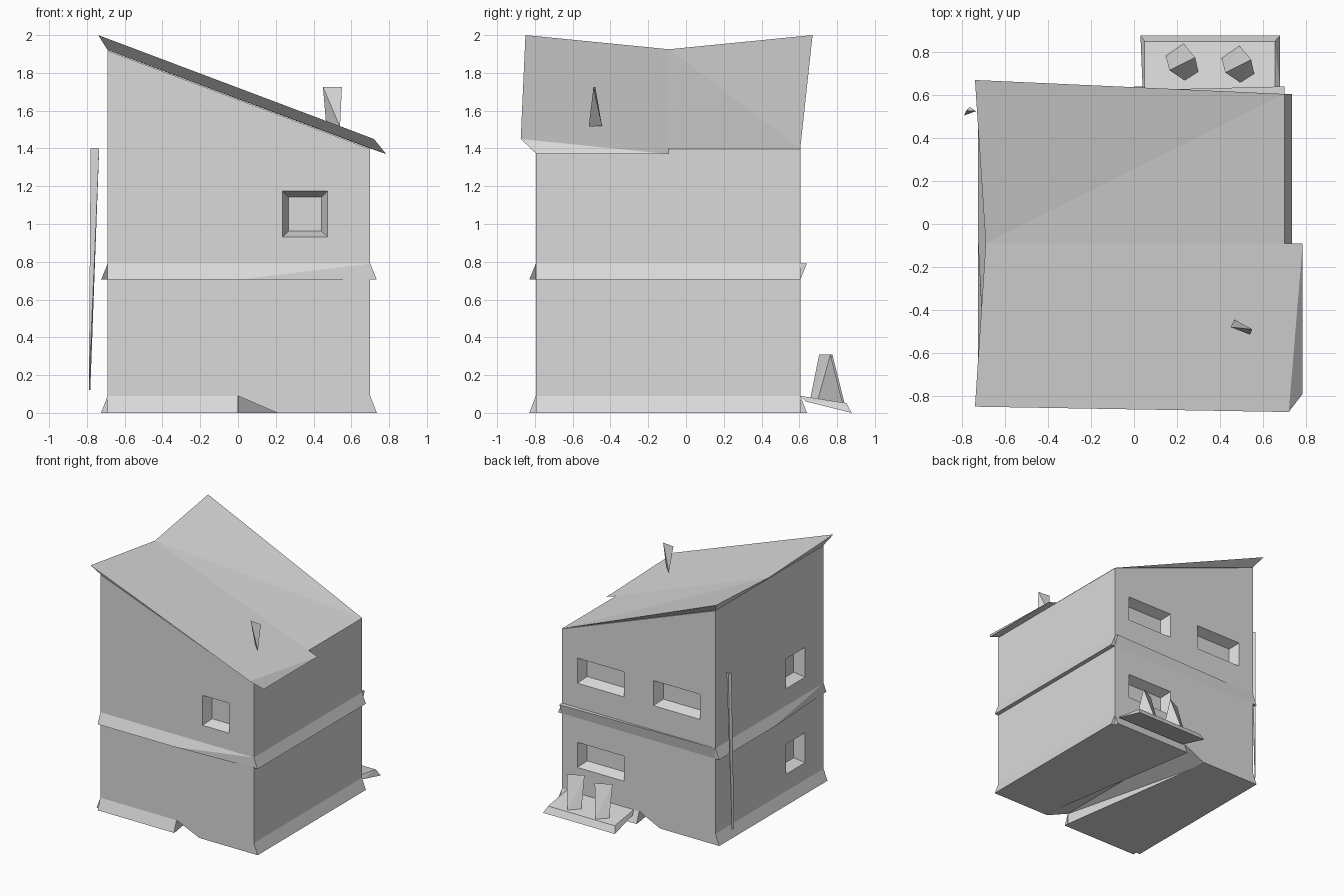
import bpy, bmesh
from mathutils import Vector

if "Cube" in bpy.data.objects:
    bpy.data.objects.remove(bpy.data.objects["Cube"])

# Single plain plaster colour
grey = bpy.data.materials.new("plain_grey")
grey.use_nodes = True
grey.diffuse_color = (0.7, 0.7, 0.7, 1)
grey.node_tree.nodes["Principled BSDF"].inputs["Base Color"].default_value = (0.7, 0.7, 0.7, 1)

LEFT, RIGHT, FRONT, BACK = -0.69, 0.70, -0.795, 0.605
MID = -0.09


def finish(name, bm):
    bmesh.ops.recalc_face_normals(bm, faces=bm.faces)
    mesh = bpy.data.meshes.new(name)
    bm.to_mesh(mesh)
    bm.free()
    mesh.materials.append(grey)
    obj = bpy.data.objects.new(name, mesh)
    bpy.context.collection.objects.link(obj)
    return obj


def hull(name, points):
    bm = bmesh.new()
    for p in points:
        bm.verts.new(p)
    res = bmesh.ops.convex_hull(bm, input=bm.verts)
    junk = [g for g in res["geom_interior"] if isinstance(g, bmesh.types.BMVert)]
    if junk:
        bmesh.ops.delete(bm, geom=junk, context="VERTS")
    bmesh.ops.dissolve_limit(bm, angle_limit=0.01, verts=bm.verts, edges=bm.edges)
    return finish(name, bm)


def mesh_from(name, points, faces):
    bm = bmesh.new()
    vs = [bm.verts.new(p) for p in points]
    for f in faces:
        bm.faces.new([vs[i] for i in f])
    return finish(name, bm)


def cut(target, cutter):
    cutter.hide_render = True
    mod = target.modifiers.new("cut", "BOOLEAN")
    mod.operation = "DIFFERENCE"
    mod.solver = "EXACT"
    mod.object = cutter
    bpy.context.view_layer.objects.active = target
    bpy.ops.object.modifier_apply(modifier=mod.name)
    bpy.data.objects.remove(cutter)


# House body with a sloping top
walls = hull("walls", [(x, y, z) for y in (FRONT, BACK)
                       for x, z in ((LEFT, 0), (RIGHT, 0), (RIGHT, 1.397), (LEFT, 1.917))])


# Tapered window recesses
def window(origin, along, inward, a, b, low, high, depth=0.08, rim=0.032):
    along, inward, origin = Vector(along), Vector(inward), Vector(origin)
    pts = []
    for d, r in ((-0.02, -rim * 0.25), (depth, rim)):
        for s in (a + r, b - r):
            for z in (low + r, high - r):
                pts.append(origin + along * s + inward * d + Vector((0, 0, z)))
    cut(walls, hull("window_cutter", pts))


window((0, FRONT, 0), (1, 0, 0), (0, 1, 0), 0.235, 0.475, 0.93, 1.175)
for a, b, low in ((0.14, 0.56, 0.99), (-0.55, -0.13, 0.99), (0.14, 0.56, 0.30)):
    window((0, BACK, 0), (1, 0, 0), (0, -1, 0), a, b, low, low + 0.205)
for low in (0.93, 0.23):
    window((LEFT, 0, 0), (0, 1, 0), (1, 0, 0), -0.555, -0.31, low, low + 0.245)

# Twisted channel under the floor
cut(walls, hull("channel_cutter", [
    (0, FRONT - 0.01, -0.01), (0, FRONT - 0.01, 0.09), (0.23, FRONT - 0.01, -0.01),
    (0, BACK + 0.01, -0.01), (0, BACK + 0.01, 0.09), (-0.21, BACK + 0.01, -0.01)]))

# Thin warped roof with upturned eaves
mesh_from("roof", [
    (-0.74, -0.85, 2.0), (LEFT, MID, 1.925), (-0.74, 0.67, 2.0), (RIGHT, BACK, 1.40),
    (RIGHT, MID, 1.40), (0.785, MID, 1.37), (0.72, -0.875, 1.45),
    (LEFT, FRONT, 1.92), (0.785, -0.79, 1.37), (LEFT, BACK, 1.92)],
    [(0, 6, 5, 4, 1), (1, 4, 3), (1, 3, 2), (0, 7, 8, 6), (6, 8, 5),
     (0, 1, 7), (1, 2, 9), (1, 9, 7), (2, 3, 9), (7, 9, 3, 4, 5, 8)])


# Flared trim: stations of (position, overhang) along a wall
def trim(name, place, stations, low, high, flare_top=False):
    pts, faces = [], []
    for s, out in stations:
        pts += [place(s, 0, low), place(s, 0, high), place(s, out, high if flare_top else low)]
    for i in range(len(stations) - 1):
        k = 3 * i
        faces += [(k + 1, k + 4, k + 2), (k + 2, k + 4, k + 5),
                  (k, k + 2, k + 5, k + 3), (k, k + 1, k + 4, k + 3)]
    n = len(pts)
    faces += [(0, 1, 2), (n - 3, n - 2, n - 1)]
    mesh_from(name, pts, faces)


def on_front(s, o, z): return (s, FRONT - o, z)
def on_back(s, o, z): return (s, BACK + o, z)
def on_left(s, o, z): return (LEFT - o, s, z)
def on_right(s, o, z): return (RIGHT + o, s, z)


OUT, FLAT = 0.035, 0.001
trim("front_baseboard", on_front, [(LEFT, OUT), (0, OUT)], 0, 0.09)
trim("back_baseboard", on_back, [(0, OUT), (RIGHT, OUT)], 0, 0.09)
trim("low_side_baseboard", on_right, [(FRONT, OUT), (BACK, OUT)], 0, 0.09)
trim("high_side_baseboard", on_left, [(FRONT, OUT), (BACK, OUT)], 0, 0.09)
trim("front_belt", on_front, [(LEFT, OUT), (0, OUT), (RIGHT, FLAT)], 0.705, 0.79)
trim("back_belt", on_back, [(LEFT, FLAT), (RIGHT, OUT)], 0.705, 0.79, True)
trim("low_side_belt", on_right, [(FRONT, OUT), (BACK, OUT)], 0.705, 0.79)
trim("high_side_belt", on_left, [(BACK, OUT), (MID, OUT), (FRONT, FLAT)], 0.705, 0.79)

# Tilted step slab at the back
hull("step_slab", [(0.05, BACK, 0.09), (0.655, BACK, 0.09), (0.05, 0.85, 0.052), (0.655, 0.85, 0.052),
                   (0.03, 0.877, 0), (0.68, 0.877, 0), (0.04, 0.635, 0.06), (0.68, 0.635, 0.06)])

# Two twisted posts on the slab
for i in range(2):
    shift = Vector((0.26 * i, -0.01 * i, 0))
    hull("step_post_%d" % (i + 1), [Vector(p) + shift for p in (
        (0.147, 0.785, 0.05), (0.23, 0.84, 0.05), (0.30, 0.705, 0.06), (0.24, 0.665, 0.06),
        (0.165, 0.715, 0.31), (0.285, 0.775, 0.31))])

# Twisted chimney
hull("chimney", [(0.45, -0.48, 1.725), (0.55, -0.49, 1.725),
                 (0.467, -0.445, 1.52), (0.54, -0.515, 1.515)])

# Drainpipe tapering downwards
hull("drainpipe", [(-0.78, 0.525, 1.40), (-0.735, 0.525, 1.40), (-0.765, 0.545, 1.40),
                   (-0.79, 0.505, 0.12), (-0.782, 0.525, 0.12)])
